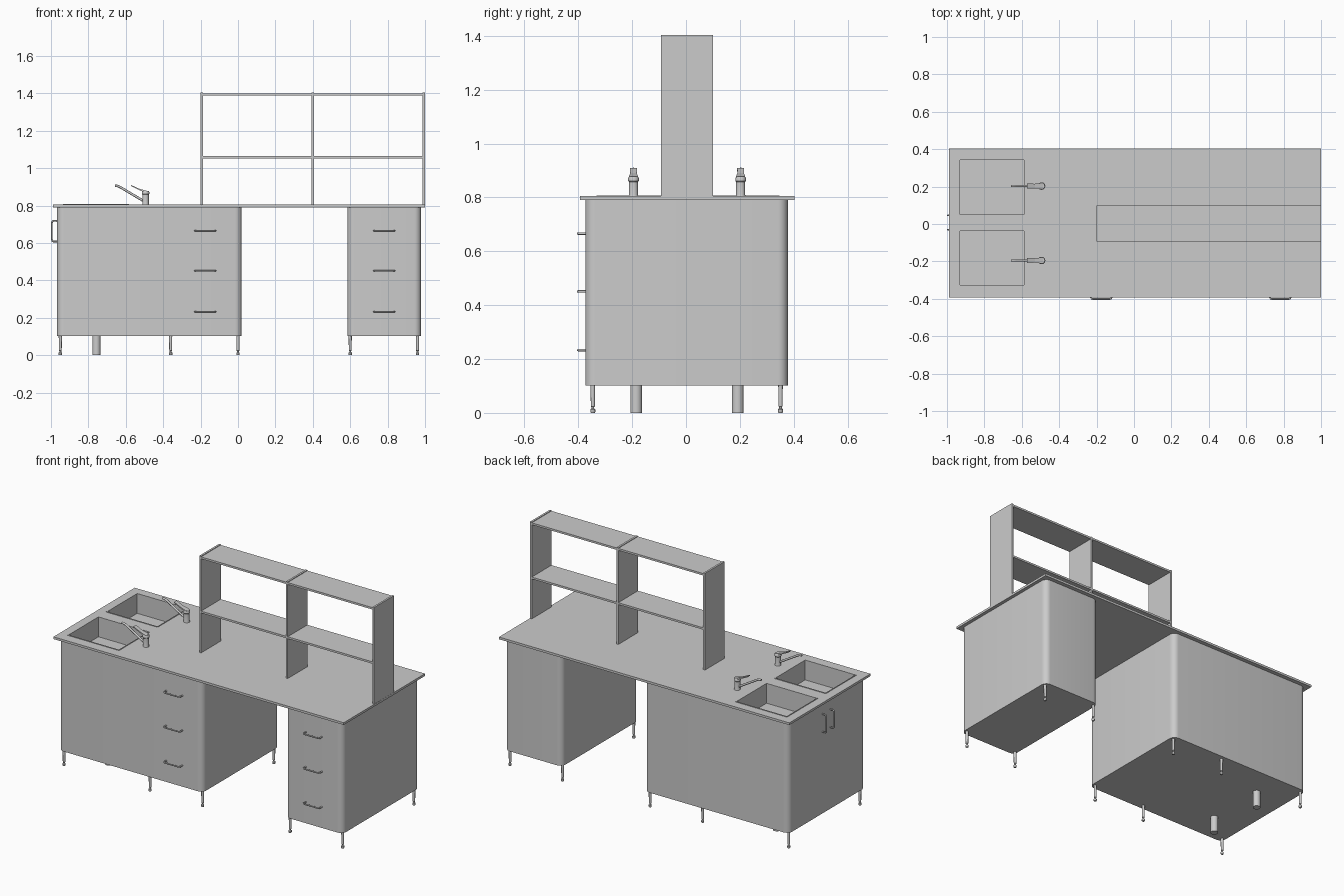
import bpy, bmesh, math
from mathutils import Vector

if "Cube" in bpy.data.objects:
    bpy.data.objects.remove(bpy.data.objects["Cube"])


def finish(bm, name, smooth=False):
    bmesh.ops.recalc_face_normals(bm, faces=bm.faces)
    me = bpy.data.meshes.new(name)
    bm.to_mesh(me)
    bm.free()
    ob = bpy.data.objects.new(name, me)
    bpy.context.collection.objects.link(ob)
    bpy.context.view_layer.objects.active = ob
    bpy.ops.object.select_all(action='DESELECT')
    ob.select_set(True)
    if smooth:
        bpy.ops.object.shade_smooth_by_angle(angle=math.radians(35))
    return ob


def box(name, x0, x1, y0, y1, z0, z1):
    bm = bmesh.new()
    bmesh.ops.create_cube(bm, size=1)
    for v in bm.verts:
        v.co = (x1 if v.co.x > 0 else x0, y1 if v.co.y > 0 else y0, z1 if v.co.z > 0 else z0)
    return finish(bm, name)


def lathe(name, x, y, profile, n=20):
    bm = bmesh.new()
    vs = [bm.verts.new((x + r, y, z)) for r, z in profile]
    es = [bm.edges.new(p) for p in zip(vs, vs[1:])]
    bmesh.ops.spin(bm, geom=vs + es, cent=(x, y, 0), axis=(0, 0, 1), angle=2 * math.pi,
                   steps=n, use_merge=True)
    bmesh.ops.remove_doubles(bm, verts=bm.verts, dist=1e-5)
    return finish(bm, name, True)


def tube(name, pts, r):
    cu = bpy.data.curves.new(name, 'CURVE')
    cu.dimensions = '3D'
    cu.bevel_depth = r
    cu.bevel_resolution = 2
    cu.use_fill_caps = True
    sp = cu.splines.new('POLY')
    sp.points.add(len(pts) - 1)
    for p, c in zip(sp.points, pts):
        p.co = (*c, 1)
    ob = bpy.data.objects.new(name, cu)
    bpy.context.collection.objects.link(ob)
    bpy.ops.object.select_all(action='DESELECT')
    ob.select_set(True)
    bpy.context.view_layer.objects.active = ob
    bpy.ops.object.convert(target='MESH')
    bpy.ops.object.shade_smooth_by_angle(angle=math.radians(50))


def cabinet(name, x0, x1, y0=-0.374, y1=0.378, z0=0.102, z1=0.791, r=0.036):
    # rounded-corner prism, open under the worktop
    bm = bmesh.new()
    ring = []
    for cx, cy, a0 in ((x1 - r, y1 - r, 0), (x0 + r, y1 - r, 90), (x0 + r, y0 + r, 180), (x1 - r, y0 + r, 270)):
        for i in range(9):
            a = math.radians(a0 + i * 90 / 8)
            ring.append(bm.verts.new((cx + r * math.cos(a), cy + r * math.sin(a), z0)))
    bm.faces.new(ring)
    ext = bmesh.ops.extrude_edge_only(bm, edges=bm.edges[:])
    bmesh.ops.translate(bm, vec=(0, 0, z1 - z0),
                        verts=[g for g in ext['geom'] if isinstance(g, bmesh.types.BMVert)])
    return finish(bm, name, True)


def handle(name, base, along, out, half=0.06):
    # bow handle: two posts and a softly cornered bar
    b, u, o = Vector(base), Vector(along), Vector(out)
    prof = ((-1, 0), (-1, .75), (-.93, .93), (-.8, 1), (.8, 1), (.93, .93), (1, .75), (1, 0))
    tube(name, [b + u * s * (half - 0.005) + o * t * 0.027 for s, t in prof], 0.0045)


# worktop with two sink cut-outs
SX0, SX1 = -0.936, -0.583
SINKS = ((-0.332, -0.032), (0.046, 0.348))
xs = [-0.99, SX0, SX1, 1.0]
ys = [-0.393, *SINKS[0], *SINKS[1], 0.403]
bm = bmesh.new()
grid = [[bm.verts.new((x, y, 0.791)) for y in ys] for x in xs]
for i in range(3):
    for j in range(5):
        if not (i == 1 and j in (1, 3)):
            bm.faces.new((grid[i][j], grid[i + 1][j], grid[i + 1][j + 1], grid[i][j + 1]))
ext = bmesh.ops.extrude_face_region(bm, geom=bm.faces[:], use_keep_orig=True)
bmesh.ops.translate(bm, vec=(0, 0, 0.014), verts=[g for g in ext['geom'] if isinstance(g, bmesh.types.BMVert)])
finish(bm, "worktop")

# cabinets and legs
cabinet("sink_cabinet", -0.968, 0.02)
cabinet("drawer_cabinet", 0.586, 0.979)
for x in (-0.95, -0.36, 0.0, 0.6, 0.96):
    for y in (-0.346, 0.351):
        lathe("leg", x, y, ((0, 0.104), (.0085, 0.104), (.0075, 0.024), (.005, 0.022), (.005, 0.017),
                            (.009, 0.013), (.009, 0.003), (.007, 0), (0, 0)), 16)

# sinks, drains, pipes and taps
for (y0, y1), dy, ty in zip(SINKS, (-0.185, 0.192), (-0.195, 0.203)):
    zb, zt, w = 0.685, 0.808, 0.005
    box("sink_floor", SX0, SX1, y0, y1, zb - w, zb)
    box("sink_wall", SX0, SX0 + w, y0, y1, zb, zt)
    box("sink_wall", SX1 - w, SX1, y0, y1, zb, zt)
    box("sink_wall", SX0 + w, SX1 - w, y0, y0 + w, zb, zt)
    box("sink_wall", SX0 + w, SX1 - w, y1 - w, y1, zb, zt)
    for k in range(4):
        a = math.radians(45 + 90 * k)
        lathe("drain_petal", -0.757 + .013 * math.cos(a), dy + .013 * math.sin(a),
              ((0, zb), (.011, zb), (.011, zb + .002), (0, zb + .002)), 12)
    lathe("drain_pipe", -0.757, dy, ((0, 0), (.022, 0), (.022, zb - w), (0, zb - w)), 24)
    tx = -0.494
    lathe("tap_body", tx, ty, ((0, .803), (.019, .803), (.017, .81), (.017, .858), (.02, .862),
                               (.02, .872), (.017, .877), (0, .878)), 24)
    tube("tap_spout", [(tx, ty, .818), (-.632, ty, .900), (-.645, ty, .905), (-.658, ty, .905)], 0.0065)
    # flat lever
    bm = bmesh.new()
    rows = []
    for x, z, h, t in ((tx + .008, .872, .017, .006), (-.53, .887, .012, .004), (-.572, .907, .013, .003)):
        rows.append([bm.verts.new((x, ty + sy * h, z + sz * t))
                     for sy, sz in ((-1, -1), (1, -1), (1, 1), (-1, 1))])
    for a, b in zip(rows, rows[1:]):
        for i in range(4):
            bm.faces.new((a[i], a[(i + 1) % 4], b[(i + 1) % 4], b[i]))
    bm.faces.new(rows[0])
    bm.faces.new(rows[-1])
    finish(bm, "tap_lever")

# drawer and door handles
for x in (-0.175, 0.782):
    for z in (0.233, 0.451, 0.666):
        handle("drawer_handle", (x, -0.374, z), (1, 0, 0), (0, -1, 0))
for y in (-0.03, 0.046):
    handle("door_handle", (-0.968, y, 0.663), (0, 0, 1), (-1, 0, 0))

# shelf rack on the worktop
Y0, Y1 = -0.093, 0.1
ups = ((-0.2, -0.188), (0.394, 0.406), (0.987, 0.999))
for a, b in ups:
    box("rack_upright", a, b, Y0, Y1, 0.804, 1.404)
for (_, a), (b, _) in zip(ups, ups[1:]):
    for z in (1.052, 1.388):
        box("rack_shelf", a, b, Y0, Y1, z, z + 0.012)
